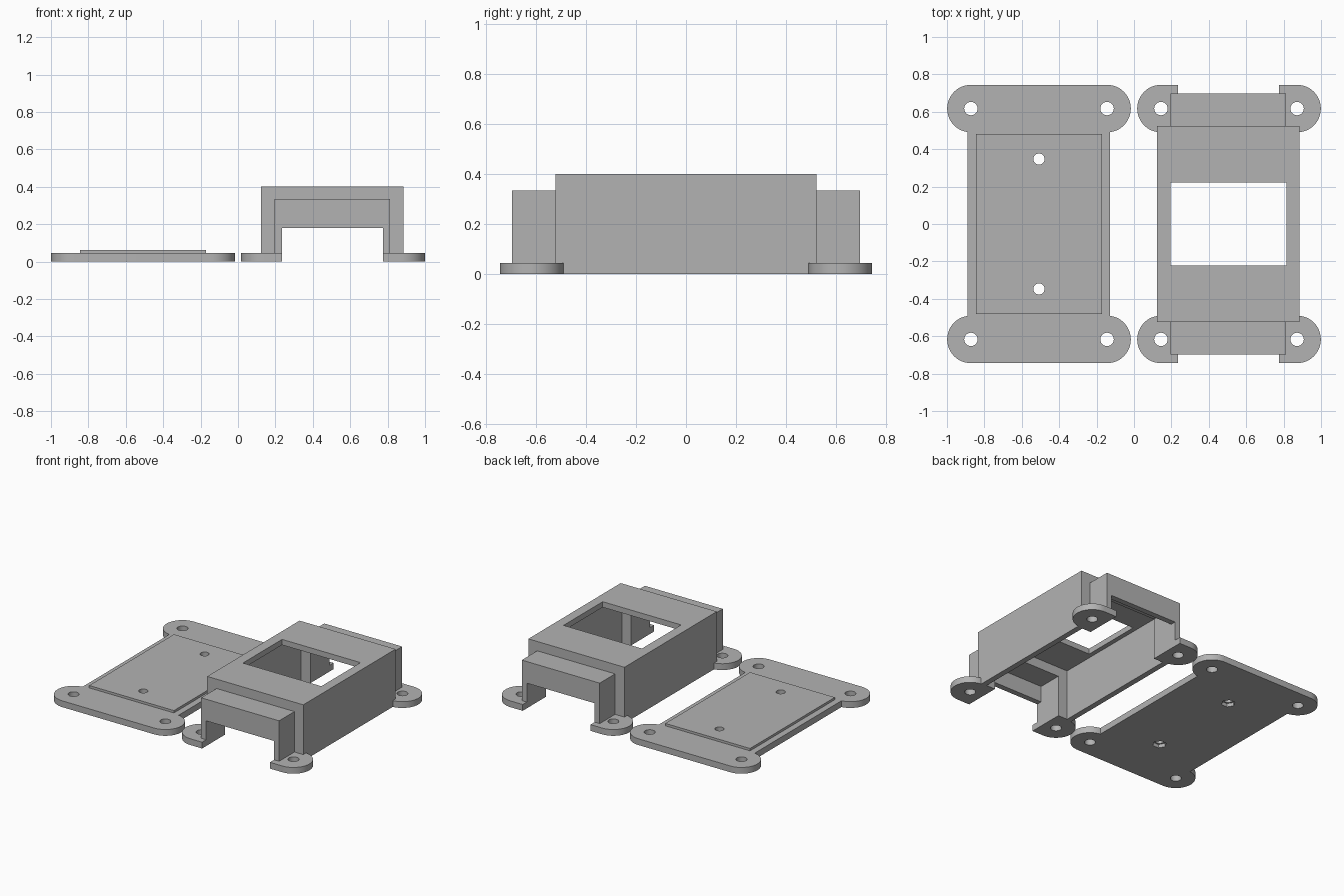
import bpy, bmesh, math
from mathutils import Matrix, Vector

old = bpy.data.objects.get("Cube")
if old:
    bpy.data.objects.remove(old, do_unlink=True)

grey = bpy.data.materials.new("plain_grey")
grey.use_nodes = True
colour = (0.45, 0.45, 0.45, 1)
grey.diffuse_color = colour
grey.node_tree.nodes["Principled BSDF"].inputs["Base Color"].default_value = colour


def make(name, bm):
    mesh = bpy.data.meshes.new(name)
    bmesh.ops.recalc_face_normals(bm, faces=bm.faces)
    bm.to_mesh(mesh)
    bm.free()
    mesh.materials.append(grey)
    ob = bpy.data.objects.new(name, mesh)
    bpy.context.collection.objects.link(ob)
    return ob


def block(name, cx, half_x, half_y, z0, z1):
    bm = bmesh.new()
    size = Matrix.Diagonal((2 * half_x, 2 * half_y, z1 - z0, 1))
    place = Matrix.Translation((cx, 0, (z0 + z1) / 2))
    bmesh.ops.create_cube(bm, size=1, matrix=place @ size)
    return make(name, bm)


def prism(name, outline, z0, z1):
    bm = bmesh.new()
    face = bm.faces.new([bm.verts.new((x, y, z0)) for x, y in outline])
    top = bmesh.ops.extrude_face_region(bm, geom=[face])["geom"]
    verts = [v for v in top if isinstance(v, bmesh.types.BMVert)]
    bmesh.ops.translate(bm, verts=verts, vec=Vector((0, 0, z1 - z0)))
    return make(name, bm)


def circle(x, y, r, n):
    return [(x + r * math.cos(2 * math.pi * i / n),
             y + r * math.sin(2 * math.pi * i / n)) for i in range(n)]


def stadium(cx, y, spread, r, n=24):
    pts = []
    for side in (1, -1):
        for i in range(n + 1):
            a = math.pi * i / n - math.pi / 2
            pts.append((cx + side * (spread + r * math.cos(a)),
                        y + side * r * math.sin(a)))
    return pts


def combine(base, tools, operation):
    for tool in tools:
        mod = base.modifiers.new(operation.lower(), "BOOLEAN")
        mod.operation = operation
        mod.solver = "EXACT"
        mod.object = tool
        bpy.context.view_layer.objects.active = base
        bpy.ops.object.modifier_apply(modifier=mod.name)
        bpy.data.objects.remove(tool, do_unlink=True)


CX, HOLE_X, HOLE_Y, LUG_R, BASE = 0.508, 0.364, 0.617, 0.127, 0.045


def lugs(cx):
    return [prism("lug_strip", stadium(cx, s * HOLE_Y, HOLE_X, LUG_R), 0, BASE)
            for s in (-1, 1)]


def lug_holes(cx):
    return [prism("hole_cutter", circle(cx + sx * HOLE_X, sy * HOLE_Y, 0.036, 24), -0.1, 0.1)
            for sx in (-1, 1) for sy in (-1, 1)]


# Flat base plate with a raised pad, screw holes and nut recesses underneath
plate = block("base_plate", -CX, 0.381, 0.62, 0, BASE)
combine(plate, lugs(-CX) + [block("raised_pad", -CX, 0.336, 0.48, 0.02, 0.062)], "UNION")
cuts = lug_holes(-CX)
for s in (-1, 1):
    cuts.append(prism("screw_cutter", circle(-CX, s * 0.347, 0.03, 24), -0.1, 0.2))
    cuts.append(prism("nut_cutter", circle(-CX, s * 0.347, 0.046, 6), -0.1, 0.025))
combine(plate, cuts, "DIFFERENCE")

# Hollow cover: tall body, lower end housings, corner lugs
cover = block("cover", CX - 0.005, 0.381, 0.523, 0, 0.402)
combine(cover, [block("end_housing", CX - 0.003, 0.309, 0.697, 0, 0.335)] + lugs(CX), "UNION")
combine(cover, [
    block("body_cavity", CX - 0.005, 0.341, 0.483, -0.1, 0.362),
    block("end_cavity", CX - 0.003, 0.269, 0.657, -0.1, 0.295),
    block("end_opening", CX - 0.003, 0.269, 0.9, -0.1, 0.18),
    block("window", CX - 0.003, 0.311, 0.222, 0.2, 0.6),
] + lug_holes(CX), "DIFFERENCE")

# Smooth the round edges, keep the corners sharp
for ob in (plate, cover):
    bpy.ops.object.select_all(action="DESELECT")
    ob.select_set(True)
    bpy.context.view_layer.objects.active = ob
    bpy.ops.object.shade_smooth_by_angle(angle=math.radians(30))
